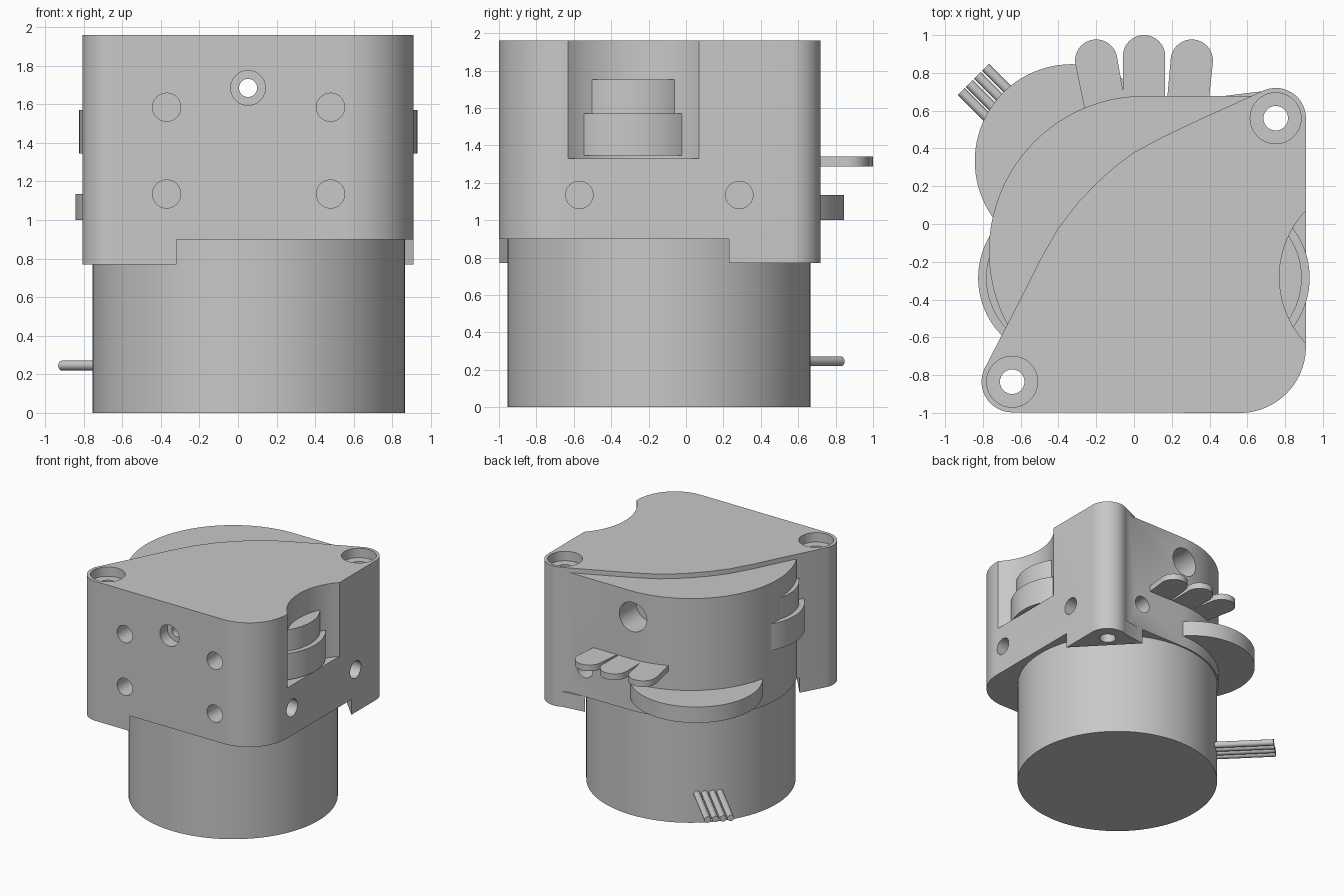
import bpy, bmesh, math
from mathutils import Vector, Matrix

cube = bpy.data.objects.get("Cube")
if cube:
    bpy.data.objects.remove(cube, do_unlink=True)

grey = bpy.data.materials.new("plain grey")
grey.use_nodes = True
tone = (0.58, 0.58, 0.58, 1)
grey.diffuse_color = tone
grey.node_tree.nodes["Principled BSDF"].inputs["Base Color"].default_value = tone


def arc(cx, cy, r, start, end, n=24):
    return [(cx + r * math.cos(math.radians(start + (end - start) * i / n)),
             cy + r * math.sin(math.radians(start + (end - start) * i / n)))
            for i in range(n + 1)]


def finish(bm, name):
    bmesh.ops.recalc_face_normals(bm, faces=bm.faces)
    mesh = bpy.data.meshes.new(name)
    bm.to_mesh(mesh)
    bm.free()
    mesh.materials.append(grey)
    ob = bpy.data.objects.new(name, mesh)
    bpy.context.collection.objects.link(ob)
    return ob


def prism(name, outline, z0, z1):
    bm = bmesh.new()
    face = bm.faces.new([bm.verts.new((x, y, z0)) for x, y in outline])
    new = bmesh.ops.extrude_face_region(bm, geom=[face])["geom"]
    bmesh.ops.translate(bm, vec=(0, 0, z1 - z0),
                        verts=[v for v in new if isinstance(v, bmesh.types.BMVert)])
    return finish(bm, name)


def rod(name, a, b, r, n=40):
    a, b = Vector(a), Vector(b)
    bm = bmesh.new()
    turn = (b - a).to_track_quat("Z", "Y").to_matrix().to_4x4()
    bmesh.ops.create_cone(bm, cap_ends=True, segments=n, radius1=r, radius2=r,
                          depth=(b - a).length,
                          matrix=Matrix.Translation((a + b) / 2) @ turn)
    return finish(bm, name)


def activate(ob):
    bpy.ops.object.select_all(action="DESELECT")
    ob.select_set(True)
    bpy.context.view_layer.objects.active = ob


def combine(ob, other, operation):
    activate(ob)
    mod = ob.modifiers.new("combine", "BOOLEAN")
    mod.operation, mod.solver, mod.object = operation, "EXACT", other
    bpy.ops.object.modifier_apply(modifier=mod.name)


parts = []

# Motor can and its wires
parts.append(rod("motor", (0.055, -0.145, 0), (0.055, -0.145, 0.92), 0.81, 96))
for i in range(4):
    s = (i - 1.5) * 0.055 * math.sqrt(0.5) * 1.1
    parts.append(rod("motor_wire", (-0.48 + s, 0.395 + s, 0.245),
                     (-0.85 + s, 0.765 + s, 0.245), 0.026, 16))

# Gear housing: front block with two bosses and a curved back edge
boss_low, boss_high = (-0.645, -0.835), (0.75, 0.56)
curve = [(0.35, 0.555), (0.15, 0.46), (0, 0.38), (-0.1, 0.305), (-0.2, 0.215),
         (-0.3, 0.11), (-0.4, -0.02), (-0.5, -0.195), (-0.6, -0.395)]
front = (arc(*boss_low, 0.162, 155, 270) + arc(0.56, -0.65, 0.35, -90, 0)
         + arc(*boss_high, 0.16, 0, 117) + curve)
housing = prism("gear_housing", front, 0.9, 1.96)

# Rounded rear block, slightly lower than the front one
rear = arc(0.055, -0.145, 0.823, 90, 212, 48) + [(0.5, -0.5), (0.7, 0.5), (0.68, 0.678)]
rear_block = prism("rear_block", rear, 0.9, 1.92)
combine(housing, rear_block, "UNION")
bpy.data.objects.remove(rear_block, do_unlink=True)

# Mounting tabs below the bosses
low_tab = prism("front_mount_tab", arc(*boss_low, 0.162, 155, 270)
                + [(-0.32, -0.997), (-0.68, -0.56)], 0.77, 0.9)
high_tab = prism("rear_mount_tab", arc(*boss_high, 0.16, 0, 117)
                 + [(0.48, 0.678), (0.91, 0.23)], 0.77, 0.9)

# Cutters for the wheel window, screw holes and filament path
cutters = [prism("window_cutter", arc(1.28, -0.28, 0.51, 0, 354, 90), 1.33, 2.1)]
for x, y in (boss_low, boss_high):
    cutters.append(rod("bolt_cutter", (x, y, 0.6), (x, y, 2.1), 0.065))
    cutters.append(rod("counterbore_cutter", (x, y, 1.88), (x, y, 2.1), 0.135))
for x in (-0.37, 0.48):
    for z in (1.135, 1.585):
        cutters.append(rod("front_hole_cutter", (x, -1.1, z), (x, -0.8, z), 0.073))
for y in (-0.57, 0.285):
    cutters.append(rod("side_hole_cutter", (1.1, y, 1.135), (0.7, y, 1.135), 0.073))
cutters.append(rod("rear_hole_cutter", (0.48, 0.8, 1.135), (0.48, 0.45, 1.135), 0.073))
cutters.append(rod("filament_cutter", (0.052, -1.1, 1.685), (0.052, 0.8, 1.685), 0.047))
cutters.append(rod("inlet_cutter", (0.052, -1.1, 1.685), (0.052, -0.9, 1.685), 0.09))
cutters.append(rod("outlet_cutter", (0.03, 0.8, 1.7), (0.03, 0.45, 1.7), 0.125))
for cutter in cutters:
    combine(housing, cutter, "DIFFERENCE")
    if cutter.name.startswith("bolt"):
        combine(low_tab, cutter, "DIFFERENCE")
        combine(high_tab, cutter, "DIFFERENCE")
for cutter in cutters:
    bpy.data.objects.remove(cutter, do_unlink=True)
parts += [housing, low_tab, high_tab]

# Stepped drive wheels on both sides
for side, x in (("left", 0.495), ("right", -0.39)):
    parts.append(rod(side + "_wheel", (x, -0.285, 1.345), (x, -0.285, 1.57), 0.435, 96))
    parts.append(rod(side + "_wheel_step", (x, -0.285, 1.57), (x, -0.285, 1.752), 0.393, 96))

# Adjusting disc and the fanned finger lever
parts.append(rod("adjusting_disc", (-0.33, 0.333, 1.0), (-0.33, 0.333, 1.135), 0.513, 96))
for x, y, root, lean in ((-0.2, 0.865, -0.15, 10), (0.053, 0.888, 0.053, 0), (0.306, 0.865, 0.28, -7)):
    tip = arc(x, y, 0.112, lean, 180 + lean, 24)
    parts.append(prism("lever_finger", tip + [(root - 0.11, 0.6), (root + 0.11, 0.6)],
                       1.287, 1.34))

for ob in parts:
    activate(ob)
    bpy.ops.object.shade_smooth_by_angle(angle=math.radians(30))
